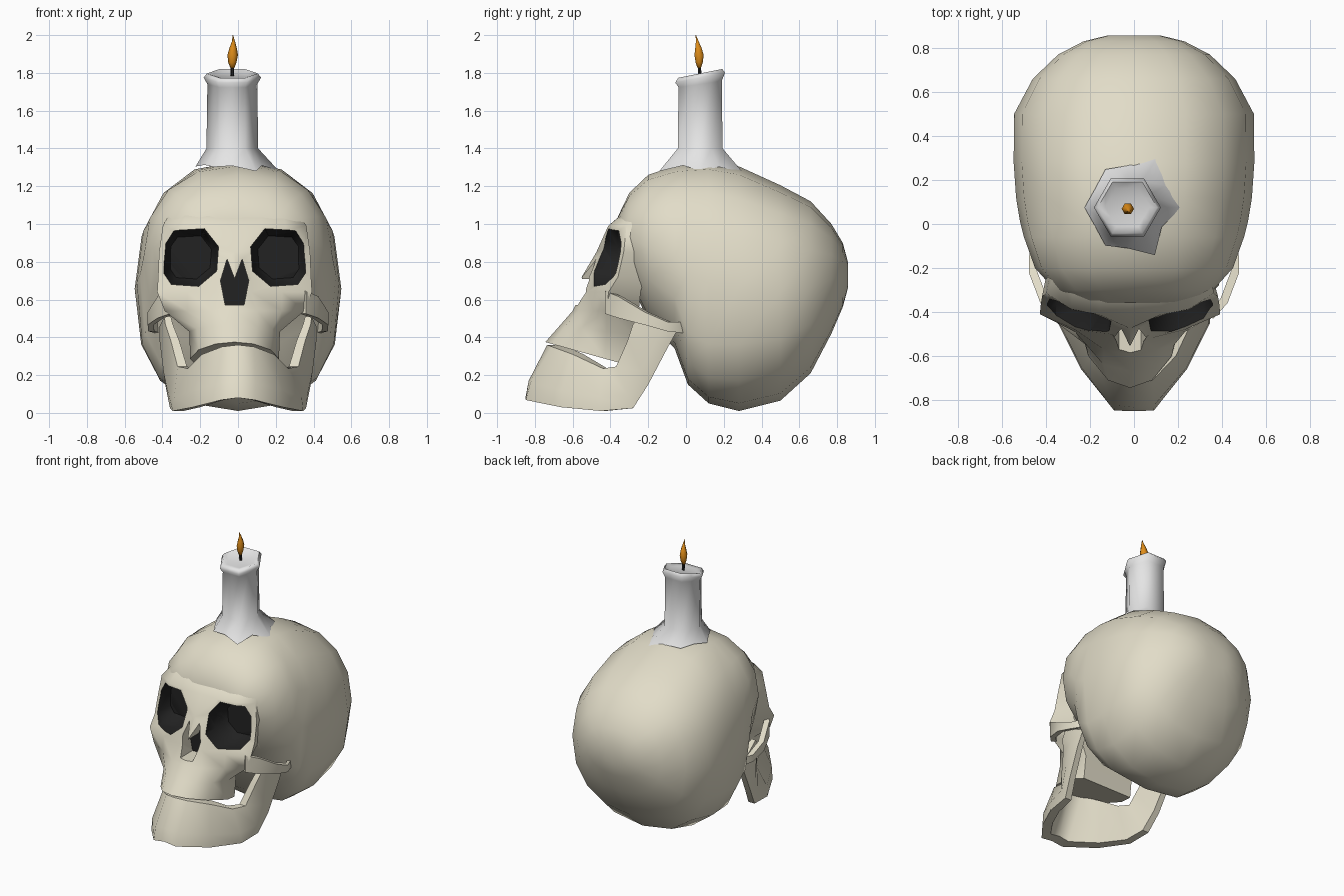
import bpy, bmesh, math
from math import sin, cos, radians, copysign
from mathutils import Vector

if "Cube" in bpy.data.objects:
    bpy.data.objects.remove(bpy.data.objects["Cube"])


def material(name, rgb):
    m = bpy.data.materials.new(name)
    m.diffuse_color = (*rgb, 1)
    m.use_nodes = True
    m.node_tree.nodes["Principled BSDF"].inputs["Base Color"].default_value = m.diffuse_color
    return m


BONE = material("bone", (0.76, 0.72, 0.58))
DARK = material("black", (0.016, 0.016, 0.016))
WAX = material("wax", (0.78, 0.78, 0.78))
FLAME = material("flame_orange", (0.75, 0.27, 0.01))


def loft(name, rings, mats, pick=None):
    """Closed skin through rings of equal point count, with capped ends."""
    bm = bmesh.new()
    vs = [[bm.verts.new(p) for p in r] for r in rings]
    n = len(rings[0])
    for a, b in zip(vs, vs[1:]):
        for i in range(n):
            j = (i + 1) % n
            bm.faces.new((a[i], a[j], b[j], b[i]))
    caps = [bm.faces.new(vs[0]), bm.faces.new(vs[-1])]
    bmesh.ops.recalc_face_normals(bm, faces=bm.faces[:])
    bmesh.ops.triangulate(bm, faces=caps)
    if pick:
        for f in bm.faces:
            f.material_index = pick(f)
    me = bpy.data.meshes.new(name)
    bm.to_mesh(me)
    bm.free()
    for m in mats:
        me.materials.append(m)
    ob = bpy.data.objects.new(name, me)
    bpy.context.collection.objects.link(ob)
    return ob


def activate(ob):
    bpy.ops.object.select_all(action='DESELECT')
    ob.select_set(True)
    bpy.context.view_layer.objects.active = ob


def cut(ob, cutter):
    activate(ob)
    m = ob.modifiers.new("cut", 'BOOLEAN')
    m.operation, m.solver, m.object = 'DIFFERENCE', 'EXACT', cutter
    bpy.ops.object.modifier_apply(modifier=m.name)


def smooth(ob, angle=50):
    activate(ob)
    bpy.ops.object.shade_smooth_by_angle(angle=radians(angle))


def spow(v, e):
    return copysign(abs(v) ** e, v)


# Braincase: superellipse sections along y (y, bottom, top, half width, squareness below)
sections = [
    (-0.36, 0.85, 1.04, 0.25, .88), (-0.30, 0.70, 1.165, 0.36, .88), (-0.20, 0.49, 1.26, 0.45, .88),
    (-0.06, 0.34, 1.308, 0.50, .85), (0.01, 0.15, 1.322, 0.518, .66), (0.12, 0.05, 1.332, 0.536, .70),
    (0.28, 0.01, 1.305, 0.547, .82), (0.50, 0.065, 1.205, 0.545, .88), (0.66, 0.21, 1.12, 0.46, .88),
    (0.77, 0.42, 1.00, 0.345, .88), (0.83, 0.56, 0.90, 0.23, .9), (0.857, 0.66, 0.80, 0.12, .9)]
rings = []
for y, zb, zt, w, low in sections:
    ring = []
    for i in range(16):
        a = math.tau * i / 16
        e = low if i > 8 else 0.88
        ring.append((w * spow(cos(a), e), y, (zb + zt) / 2 + (zt - zb) / 2 * spow(sin(a), e)))
    rings.append(ring)
cranium = loft("cranium", rings, [BONE, DARK])

# Face and upper jaw: levels (z, tilt, half outline from the midline to the temple)
CX = -0.018
levels = [
    (1.10, 0, [(0, -.285), (.14, -.28), (.25, -.25), (.32, -.18), (.33, -.05)]),
    (0.99, 0, [(0, -.405), (.14, -.412), (.27, -.385), (.38, -.315), (.36, -.13)]),
    (0.85, 0, [(0, -.475), (.10, -.44), (.25, -.415), (.40, -.33), (.365, -.20)]),
    (0.72, 0, [(0, -.552), (.09, -.50), (.25, -.45), (.405, -.36), (.34, -.22)]),
    (0.64, 0, [(0, -.55), (.09, -.52), (.25, -.48), (.41, -.41), (.34, -.24)]),
    (0.54, 0, [(0, -.60), (.12, -.57), (.25, -.49), (.37, -.42), (.28, -.25)]),
    (0.46, .12, [(0, -.67), (.12, -.64), (.20, -.55), (.24, -.42), (.20, -.28)]),
    (0.375, .28, [(0, -.745), (.10, -.71), (.19, -.60), (.235, -.43), (.20, -.30)])]
rings = []
for z, tilt, half in levels:
    outline = half + [(-x, y) for x, y in half[:0:-1]]
    rings.append([(CX + x, y, z - tilt * (y - half[0][1])) for x, y in outline])
face = loft("face", rings, [BONE, DARK])

# Eye sockets: tapered dark cavities
socket = [(.095, .75), (.085, .88), (.16, .975), (.325, .965), (.372, .90),
          (.375, .74), (.335, .68), (.19, .67)]
for s in (-1, 1):
    rings = [[(CX + s * (.235 + (x - .235) * k), y, .825 + (z - .825) * k) for x, z in socket]
             for y, k in ((-.75, 1), (-.36, 1), (-.27, .75))]
    cutter = loft("socket_cutter", rings, [BONE, DARK], lambda f: 1)
    cut(face, cutter)
    cut(cranium, cutter)
    bpy.data.objects.remove(cutter)

# Nose opening: bone walls and a dark back
nose = [(0, .71), (.04, .815), (.075, .70), (.05, .57), (-.05, .57), (-.075, .70), (-.04, .815)]
cutter = loft("nose_cutter", [[(CX + x, y, z) for x, z in nose] for y in (-.85, -.43)],
              [BONE, DARK], lambda f: int(all(v.co.y > -.5 for v in f.verts)))
cut(face, cutter)
bpy.data.objects.remove(cutter)
smooth(cranium)
smooth(face, 55)

# Cheek arches (x, y, z, height)
arch = [(.36, -.43, .585, .12), (.425, -.36, .56, .115), (.478, -.22, .50, .068),
        (.475, -.10, .457, .05), (.43, .01, .45, .06)]
for s, side in ((-1, "left"), (1, "right")):
    rings = [[(s * x, y, z - h / 2), (s * x, y, z + h / 2),
              (s * (x - .032), y + .02, z + h / 2), (s * (x - .032), y + .02, z - h / 2)]
             for x, y, z, h in arch]
    smooth(loft("cheek_arch_" + side, rings, [BONE]), 60)

# Lower jaw: outer bottom point, outer top point, thickness, from chin to hinge
jaw = [((0, -.85, .08), (0, -.735, .36), .08), ((.09, -.848, .068), (.085, -.71, .35), .08),
       ((.24, -.66, .03), (.19, -.60, .31), .07), ((.345, -.45, .01), (.265, -.44, .235), .06),
       ((.36, -.28, .025), (.32, -.37, .245), .05), ((.385, -.20, .15), (.355, -.31, .38), .045),
       ((.40, -.10, .34), (.385, -.28, .47), .04), ((.40, -.05, .43), (.39, -.25, .51), .035)]


def jaw_ring(bottom, top, t, s):
    b, u = Vector(bottom), Vector(top)
    inward = Vector((-b.x, max(0, -.3 - b.y), 0)).normalized()
    pts = [b, b + inward * t, u + inward * t, u, b.lerp(u, .32) - inward * .02]
    return [(s * p.x, p.y, p.z) for p in pts]


rings = [jaw_ring(*q, -1) for q in jaw[:0:-1]] + [jaw_ring(*q, 1) for q in jaw]
smooth(loft("lower_jaw", rings, [BONE]), 50)

# Candle: hexagonal shaft, slanted lip and a run-out foot of melted wax
PX, PY = -0.03, 0.075
foot = [.245, .20, .26, .19, .20, .17, .195, .17, .20, .185, .25, .18]


def hexring(r, z, slant=0):
    out = []
    for i in range(12):
        a, q = math.tau * i / 12, r * (1 if i % 2 == 0 else cos(math.pi / 6))
        out.append((PX + q * cos(a), PY + q * sin(a), z + slant * q * sin(a)))
    return out


base = [(PX + r * cos(math.tau * i / 12), PY + r * sin(math.tau * i / 12), 1.342 - r * r)
        for i, r in enumerate(foot)]
smooth(loft("candle", [base, hexring(.137, 1.40), hexring(.132, 1.74, .15), hexring(.152, 1.775, .2),
                       hexring(.135, 1.797, .2), hexring(.10, 1.785, .15)], [WAX]), 75)


# Wick and leaning flame
def round_rings(spec, n):
    return [[(x + r * cos(math.tau * i / n), y + r * sin(math.tau * i / n), z) for i in range(n)]
            for x, y, z, r in spec]


smooth(loft("wick", round_rings([(PX, .075, 1.77, .01), (PX, .07, 1.845, .01)], 6), [DARK]))
smooth(loft("flame", round_rings([
    (-.03, .07, 1.825, .010), (-.03, .07, 1.855, .022), (-.028, .069, 1.895, .028),
    (-.026, .066, 1.93, .020), (-.024, .060, 1.965, .009), (-.027, .052, 2.0, .001)], 6), [FLAME]), 75)
